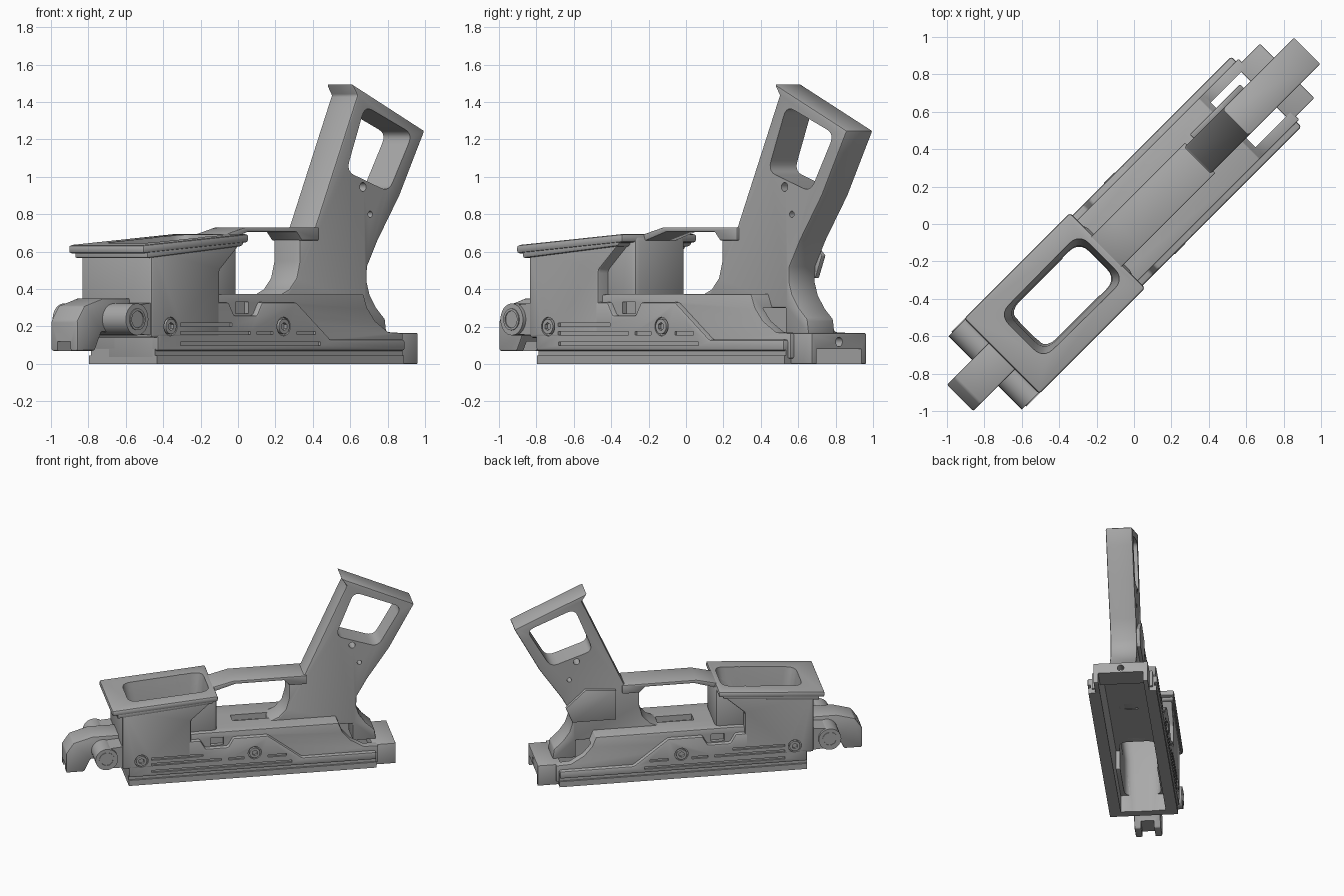
import bpy, bmesh, math
from mathutils import Matrix

cube = bpy.data.objects.get("Cube")
if cube:
    bpy.data.objects.remove(cube)

GREY = (0.4, 0.4, 0.4, 1)
grey = bpy.data.materials.new("plain grey")
grey.use_nodes = True
grey.diffuse_color = GREY
grey.node_tree.nodes["Principled BSDF"].inputs["Base Color"].default_value = GREY
parts = []


# Everything is built lengthwise along x, then turned onto the diagonal
def finish(name, bm, bevel=0, segments=2):
    bmesh.ops.recalc_face_normals(bm, faces=bm.faces)
    if bevel:
        sharp = [e for e in bm.edges if e.calc_face_angle(0) > 0.6]
        bmesh.ops.bevel(bm, geom=sharp, offset=bevel, segments=segments,
                        affect='EDGES', profile=0.5, clamp_overlap=True)
    mesh = bpy.data.meshes.new(name)
    bm.to_mesh(mesh)
    bm.free()
    mesh.materials.append(grey)
    ob = bpy.data.objects.new(name, mesh)
    bpy.context.collection.objects.link(ob)
    parts.append(ob)
    return ob


def prism(name, outline, half, bevel=0, middle=0):
    """Side outline (length, height) extruded across the width."""
    bm = bmesh.new()
    face = bm.faces.new([bm.verts.new((u, middle - half, z)) for u, z in outline])
    out = bmesh.ops.extrude_face_region(bm, geom=[face])
    moved = [v for v in out["geom"] if isinstance(v, bmesh.types.BMVert)]
    bmesh.ops.translate(bm, verts=moved, vec=(0, 2 * half, 0))
    return finish(name, bm, bevel)


def box(name, u0, u1, half, z0, z1, bevel=0, middle=0):
    return prism(name, [(u0, z0), (u1, z0), (u1, z1), (u0, z1)], half, bevel, middle)


def cylinder(name, u, z, radius, half, middle=0, axis='X', sides=32):
    bm = bmesh.new()
    turn = Matrix.Rotation(math.pi / 2, 4, axis)
    bmesh.ops.create_cone(bm, cap_ends=True, segments=sides, radius1=radius,
                          radius2=radius, depth=2 * half,
                          matrix=Matrix.Translation((u, middle, z)) @ turn)
    return finish(name, bm)


def rounded(outline, radius, steps=5):
    """Round the corners of an outline with small curves."""
    result = []
    for i, (x, y) in enumerate(outline):
        ends = []
        for px, py in (outline[i - 1], outline[(i + 1) % len(outline)]):
            t = radius / math.hypot(px - x, py - y)
            ends.append((x + (px - x) * t, y + (py - y) * t))
        for k in range(steps + 1):
            t = k / steps
            result.append(tuple((1 - t) ** 2 * a + 2 * t * (1 - t) * c + t * t * b
                                for a, c, b in zip(ends[0], (x, y), ends[1])))
    return result


def loft_well(name):
    """Tapered rounded opening."""
    bm = bmesh.new()
    rings = []
    for z, u0, u1, half in ((-0.1, -0.8, -0.28, 0.135), (0.45, -0.82, -0.27, 0.145),
                            (0.8, -0.88, -0.23, 0.185)):
        ring = rounded([(u0, -half), (u1, -half), (u1, half), (u0, half)], 0.08)
        rings.append([bm.verts.new((x, y, z)) for x, y in ring])
    for low, high in zip(rings, rings[1:]):
        for i in range(len(low)):
            bm.faces.new((low[i - 1], low[i], high[i], high[i - 1]))
    bm.faces.new(rings[0])
    bm.faces.new(rings[-1])
    return finish(name, bm)


def cut(targets, cutters):
    """Subtract the cutters, bake the result and drop the cutters."""
    for ob in targets:
        for c in cutters:
            mod = ob.modifiers.new("cut", 'BOOLEAN')
            mod.operation, mod.solver, mod.object = 'DIFFERENCE', 'EXACT', c
        graph = bpy.context.evaluated_depsgraph_get()
        mesh = bpy.data.meshes.new_from_object(ob.evaluated_get(graph))
        ob.modifiers.clear()
        ob.data = mesh
    for c in cutters:
        parts.remove(c)
        bpy.data.objects.remove(c)


# Central body, thick lower side panels and rails
core = prism("body_core", [(-0.87, 0.03), (-0.87, 0.33), (-0.35, 0.375), (0.72, 0.375),
                           (0.75, 0.30), (0.81, 0.23), (0.91, 0.17), (1.02, 0.165),
                           (1.02, 0.03)], 0.23, 0.008)
panel = prism("side_panels", [(-0.87, 0.07), (-0.87, 0.33), (-0.33, 0.33), (-0.29, 0.26),
                              (-0.12, 0.26), (-0.08, 0.33), (0.18, 0.33), (0.44, 0.13),
                              (1.0, 0.13), (1.0, 0.07)], 0.265, 0.012)
groove = box("rail_neck", -0.87, 1.0, 0.243, 0.035, 0.08)
rail = box("bottom_rail", -0.87, 1.0, 0.257, 0, 0.045)

# Forward well with flared rim and narrower rear post
well = prism("well_walls", [(-0.92, 0.14), (-0.92, 0.62), (-0.21, 0.67), (-0.40, 0.50),
                            (-0.40, 0.14)], 0.266, 0.015)
collar = prism("rim_collar", [(-0.96, 0.565), (-0.96, 0.61), (-0.22, 0.665),
                              (-0.24, 0.63)], 0.276, 0.01)
rim = prism("well_rim", [(-1.0, 0.59), (-1.0, 0.635), (-0.2, 0.695), (-0.2, 0.65)],
            0.284, 0.014)
post = box("rear_post", -0.45, -0.19, 0.19, 0.3, 0.685, 0.03)
cut([core, panel, groove, rail, well, collar, rim, post], [loft_well("well_cutter")])

# Open underside channel, floor slot and side recesses
cut([core, panel, groove, rail], [box("channel_cutter", -0.8, 1.2, 0.17, -0.1, 0.3)])
cut([core], [box("slot_cutter", -0.05, 0.3, 0.05, 0.2, 0.5)])
recess = []
for side in (-1, 1):
    recess.append(box("window_cutter", -0.25, -0.15, 0.03, 0.27, 0.33, 0, side * 0.23))
cut([core], recess)
details = []
for side in (-1, 1):
    for z, u0, u1 in ((0.21, -0.70, -0.31), (0.165, -0.70, -0.17), (0.165, -0.12, 0.0),
                      (0.165, 0.18, 0.32), (0.108, -0.70, 0.36)):
        details.append(box("line_cutter", u0, u1, 0.015, z - 0.009, z + 0.009, 0,
                           side * 0.265))
    for u in (-0.776, 0.08):
        details.append(cylinder("pin_cutter", u, 0.2, 0.05, 0.02, side * 0.27))
cut([panel, well], details)
for side in (-1, 1):
    for u in (-0.776, 0.08):
        ring = cylinder("pin_ring", u, 0.2, 0.04, 0.02, side * 0.25)
        cut([ring], [cylinder("ring_cutter", u, 0.2, 0.022, 0.02, side * 0.265, sides=6)])

# Rear block with side legs and a round hole
rear = box("rear_block", 0.98, 1.157, 0.205, 0, 0.165, 0.005)
cut([rear], [box("leg_cutter", 0.9, 1.3, 0.17, -0.1, 0.08),
             cylinder("hole_cutter", 1.15, 0.118, 0.025, 0.06, axis='Y')])

# Front hinge barrel and tongue
cylinder("hinge_barrel", -1.04, 0.238, 0.085, 0.277)
prism("hinge_mount", [(-1.04, 0.16), (-0.85, 0.15), (-0.85, 0.33), (-1.04, 0.315)], 0.255)
for side in (-1, 1):
    cap = cylinder("hinge_cap", -1.04, 0.238, 0.058, 0.004, side * 0.279)
    cut([cap], [cylinder("cap_cutter", -1.04, 0.238, 0.045, 0.02, side * 0.279)])
tongue = prism("front_tongue", [(-1.315, 0.07), (-1.315, 0.23), (-1.26, 0.31), (-1.12, 0.35),
                                (-0.9, 0.35), (-0.9, 0.17), (-1.13, 0.17), (-1.18, 0.07)],
               0.1, 0.01)
cut([tongue], [box("notch_cutter", -1.4, -1.1, 0.05, 0, 0.12)])

# Guard strip
prism("guard", [(-0.22, 0.65), (-0.22, 0.69), (-0.06, 0.73), (0.5, 0.73), (0.5, 0.66),
                (0.37, 0.66), (0.33, 0.705), (-0.04, 0.705)], 0.115, 0.006)

# Raked handle with window and pin holes
handle = prism("handle", [(0.765, 1.497), (0.805, 1.435), (0.775, 1.37), (0.485, 0.73),
                          (0.37, 0.69), (0.37, 0.55), (0.345, 0.46), (0.29, 0.4),
                          (0.22, 0.37), (0.22, 0.3), (0.85, 0.3), (0.85, 0.16),
                          (1.027, 0.16), (1.015, 0.24), (0.95, 0.30), (0.9, 0.37),
                          (0.877, 0.44), (0.88, 0.52), (0.96, 0.66), (1.125, 0.9),
                          (1.25, 1.13), (1.314, 1.246)], 0.1, 0.01)
window = rounded([(0.86, 1.38), (1.22, 1.23), (1.04, 0.92), (0.72, 1.03)], 0.06)
cut([handle], [prism("window_cutter", window, 0.3),
               cylinder("upper_pin_cutter", 0.845, 0.946, 0.024, 0.3, sides=20),
               cylinder("lower_pin_cutter", 0.9, 0.8, 0.017, 0.3, sides=20)])

# Raised plate on one side of the handle
prism("handle_plate", [(0.55, 0.46), (0.88, 0.46), (0.93, 0.58), (0.78, 0.72),
                       (0.55, 0.70)], 0.015, 0.005, 0.112)

# Turn onto the diagonal and smooth the rounded edges
bpy.ops.object.select_all(action='DESELECT')
for ob in parts:
    ob.data.transform(Matrix.Rotation(math.pi / 4, 4, 'Z'))
    ob.select_set(True)
bpy.context.view_layer.objects.active = parts[0]
bpy.ops.object.shade_smooth_by_angle(angle=math.radians(35))
